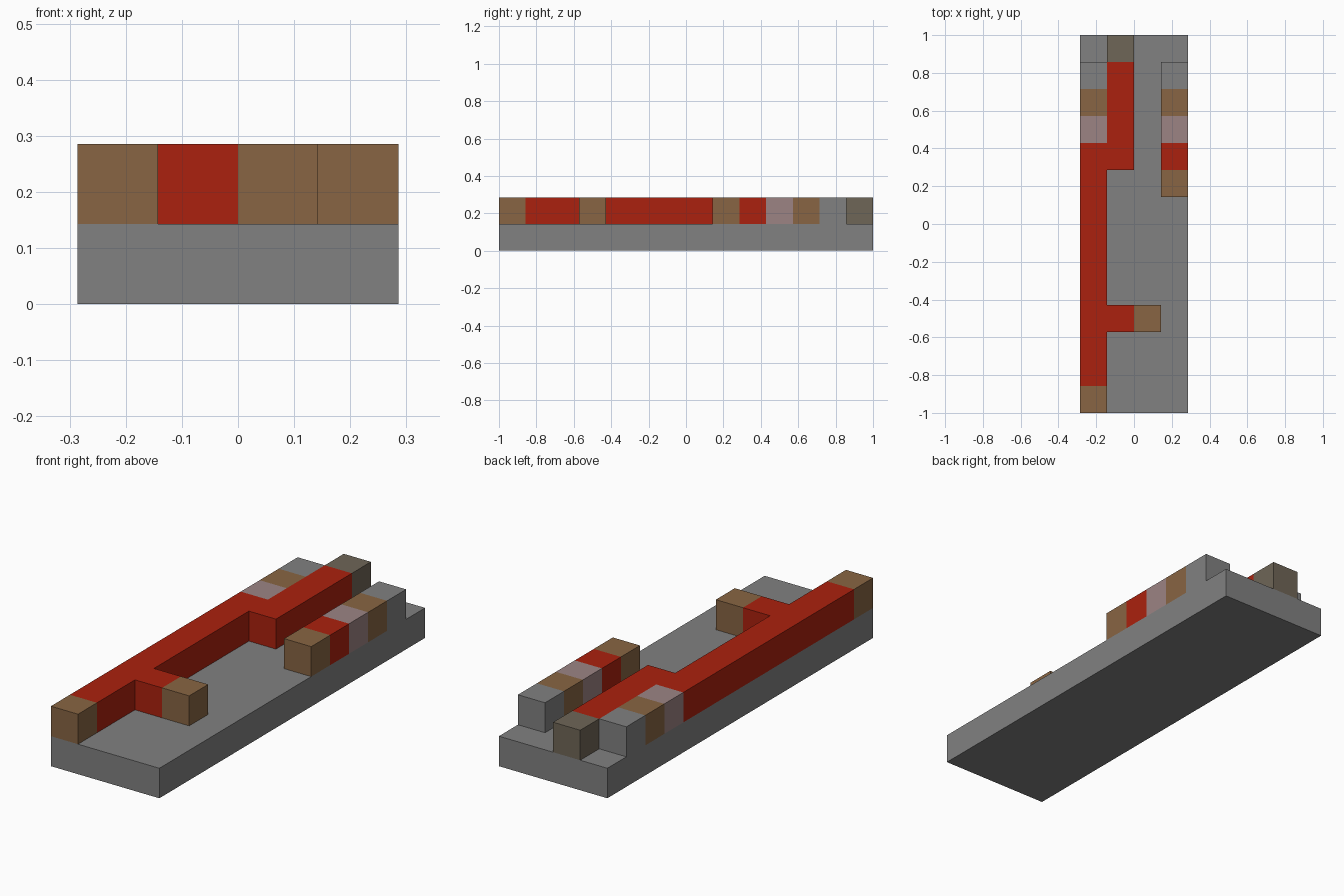
import bpy
import bmesh

cube = bpy.data.objects.get("Cube")
if cube:
    bpy.data.objects.remove(cube, do_unlink=True)

UNIT = 1 / 7          # one block
COLS, ROWS = 4, 14    # footprint in blocks


def linear(v):
    v /= 255
    return v / 12.92 if v <= 0.04045 else ((v + 0.055) / 1.055) ** 2.4


def material(name, *rgb):
    mat = bpy.data.materials.new(name)
    color = [linear(v) for v in rgb] + [1]
    mat.use_nodes = True
    mat.diffuse_color = color
    bsdf = next(n for n in mat.node_tree.nodes if n.type == 'BSDF_PRINCIPLED')
    bsdf.inputs["Base Color"].default_value = color
    return mat


stone = material("stone grey", 129, 129, 129)
wood = material("wood brown", 136, 101, 67)
red = material("signal red", 171, 33, 14)
mauve = material("mauve grey", 156, 132, 132)
olive = material("olive grey", 111, 102, 87)


def slab(name, outline, layer, mat):
    """Extrude an outline, given in block units, one block upward."""
    bm = bmesh.new()
    verts = [bm.verts.new(((c - COLS / 2) * UNIT, (r - ROWS / 2) * UNIT, layer * UNIT))
             for c, r in outline]
    face = bm.faces.new(verts)
    result = bmesh.ops.extrude_face_region(bm, geom=[face], use_keep_orig=True)
    tops = [g for g in result["geom"] if isinstance(g, bmesh.types.BMVert)]
    bmesh.ops.translate(bm, verts=tops, vec=(0, 0, UNIT))
    bmesh.ops.recalc_face_normals(bm, faces=bm.faces)
    mesh = bpy.data.meshes.new(name)
    bm.to_mesh(mesh)
    bm.free()
    mesh.materials.append(mat)
    obj = bpy.data.objects.new(name, mesh)
    bpy.context.collection.objects.link(obj)
    return obj


def block(name, col, row, mat):
    corners = [(col, row), (col + 1, row), (col + 1, row + 1), (col, row + 1)]
    return slab(name, corners, 1, mat)


# Base plate
slab("base", [(0, 0), (COLS, 0), (COLS, ROWS), (0, ROWS)], 0, stone)

# Long red track with its side branch and its step toward the back
slab("red_track", [(0, 1), (1, 1), (1, 3), (2, 3), (2, 4), (1, 4), (1, 9), (2, 9),
                   (2, 13), (1, 13), (1, 10), (0, 10)], 1, red)

# Track end blocks
block("track_front_end", 0, 0, wood)
block("branch_end", 2, 3, wood)
block("track_back_end", 1, 13, olive)

# Matching block rows on both sides at the back
for side, col in (("right", 0), ("left", 3)):
    for part, row, mat in (("mauve", 10, mauve), ("wood", 11, wood), ("stone", 12, stone)):
        block(f"{side}_{part}_block", col, row, mat)

# Front part of the left row
block("left_row_end", 3, 8, wood)
block("left_red_block", 3, 9, red)
